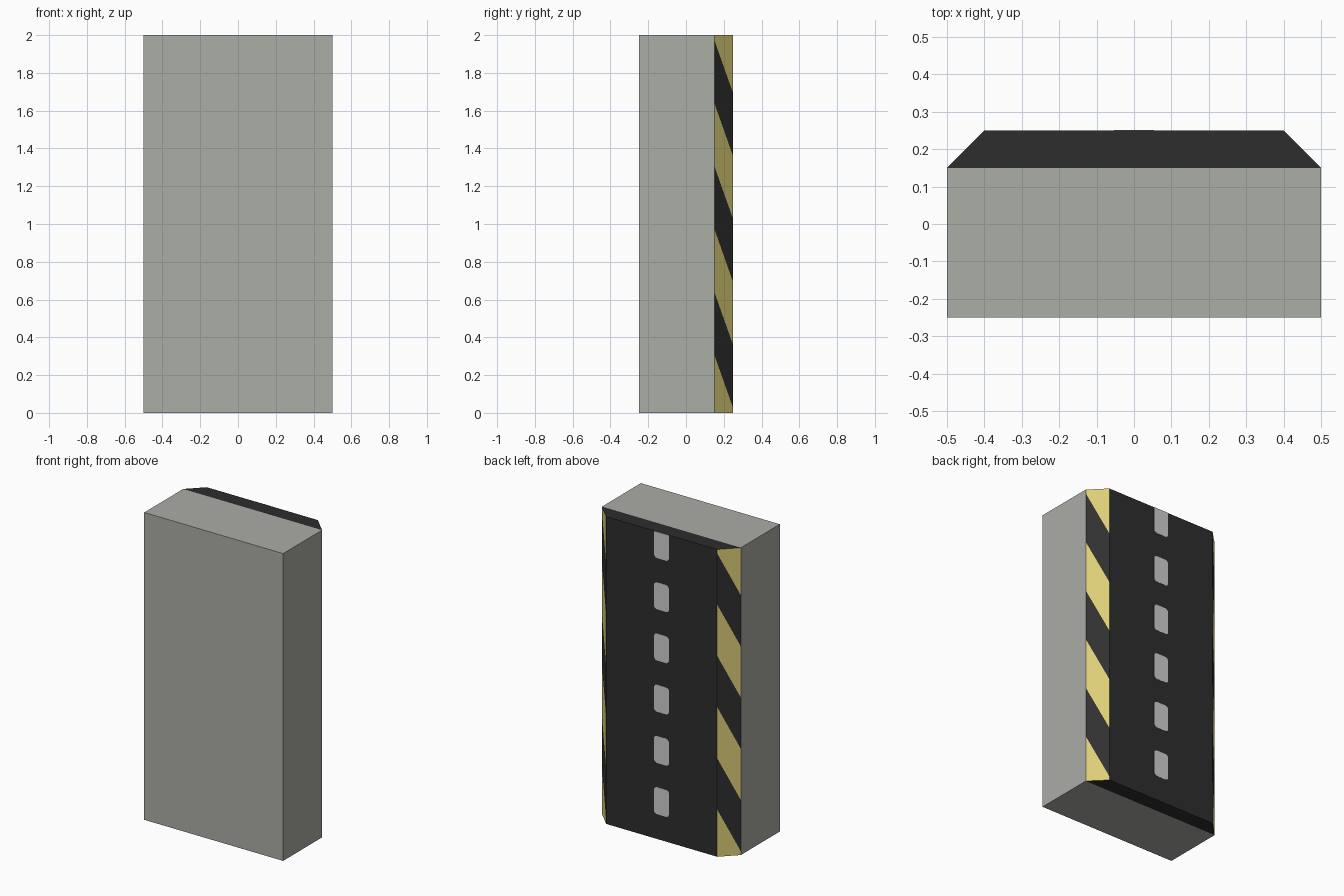
import bpy, bmesh, math
from mathutils import Vector

if "Cube" in bpy.data.objects:
    bpy.data.objects.remove(bpy.data.objects["Cube"])


def material(name, rgb):
    lin = [((c / 255 + 0.055) / 1.055) ** 2.4 for c in rgb]
    m = bpy.data.materials.new(name)
    m.diffuse_color = (*lin, 1)
    m.use_nodes = True
    m.node_tree.nodes["Principled BSDF"].inputs["Base Color"].default_value = m.diffuse_color
    return m


concrete = material("concrete grey", (171, 173, 166))
asphalt = material("asphalt black", (45, 45, 45))
stripe_black = material("stripe black", (48, 48, 48))
yellow = material("stripe yellow", (221, 206, 120))
white = material("line white", (206, 206, 206))


def prism(bm, points, axis):
    """Extrude a closed outline along a vector."""
    face = bm.faces.new([bm.verts.new(p) for p in points])
    out = bmesh.ops.extrude_face_region(bm, geom=[face])
    verts = [g for g in out["geom"] if isinstance(g, bmesh.types.BMVert)]
    bmesh.ops.translate(bm, vec=axis, verts=verts)
    bmesh.ops.recalc_face_normals(bm, faces=bm.faces)


def finish(bm, name, mats):
    me = bpy.data.meshes.new(name)
    bm.to_mesh(me)
    bm.free()
    for m in mats:
        me.materials.append(m)
    bpy.context.collection.objects.link(bpy.data.objects.new(name, me))


def drop_hidden(bm, sign):
    """Remove the contact face at y = 0.15."""
    bm.normal_update()
    hidden = [f for f in bm.faces if f.normal.y * sign > 0.99
              and abs(f.calc_center_median().y - 0.15) < 0.001]
    bmesh.ops.delete(bm, geom=hidden, context="FACES")


# Concrete slab
bm = bmesh.new()
prism(bm, [(-.5, -.25, 0), (.5, -.25, 0), (.5, .15, 0), (-.5, .15, 0)], (0, 0, 2))
drop_hidden(bm, 1)
finish(bm, "concrete_slab", [concrete])

# Road surface with chamfered sides
bm = bmesh.new()
prism(bm, [(-.5, .15, 0), (.5, .15, 0), (.4, .25, 0), (-.4, .25, 0)], (0, 0, 2))
drop_hidden(bm, -1)

# Hazard stripes cut into both chamfers
START, STEP, DROP = 0.307, 1 / 3, 0.283


def chamfer_faces(side):
    return [f for f in bm.faces if f.normal.x * side > 0.5 and f.normal.y > 0.5]


for side in (1, -1):
    left_x, left_y = (.5, .15) if side > 0 else (-.4, .25)
    run = Vector((-.1, .1 * side, -DROP))
    no = run.cross(Vector((side, 1, 0)))
    for k in range(6):
        faces = chamfer_faces(side)
        geom = set(faces)
        for f in faces:
            geom.update(f.edges)
            geom.update(f.verts)
        bmesh.ops.bisect_plane(bm, geom=list(geom), dist=1e-5,
                               plane_co=(left_x, left_y, START + k * STEP), plane_no=no)
        bm.normal_update()
    for f in chamfer_faces(side):
        c = f.calc_center_median()
        u = abs(c.x - left_x) / 0.1
        k = math.floor((c.z + DROP * u - START) / STEP)
        f.material_index = 1 if k % 2 == 0 else 2
finish(bm, "road_surface", [asphalt, stripe_black, yellow])

# Dashed centre line: thin rounded plates, the last one runs off the top edge
W, H, R = 0.054, 0.088, 0.022
for i in range(6):
    zc = 0.25 + i / 3
    square_top = i == 5
    pts = []
    for q, (sx, sz) in enumerate([(1, 1), (-1, 1), (-1, -1), (1, -1)]):
        if square_top and sz > 0:
            pts.append((sx * W, .2502, 2.0))
            continue
        for s in range(5):
            a = math.pi / 2 * (q + s / 4)
            pts.append((sx * (W - R) + R * math.cos(a), .2502,
                        zc + sz * (H - R) + R * math.sin(a)))
    bm = bmesh.new()
    prism(bm, pts, (0, .0015, 0))
    finish(bm, f"centre_dash_{i + 1}", [white])
